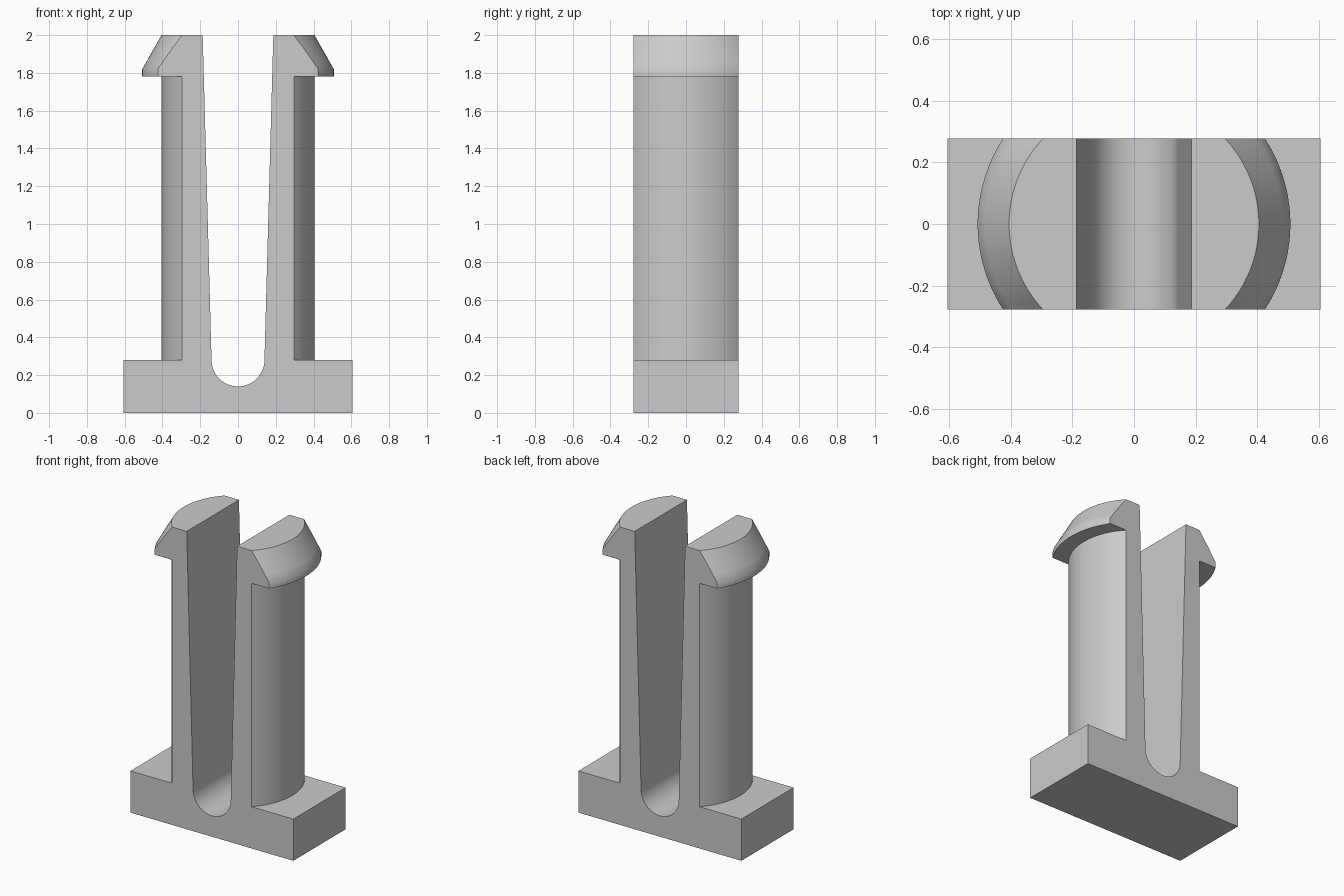
import bpy
import bmesh
import math

cube = bpy.data.objects.get("Cube")
if cube:
    bpy.data.objects.remove(cube, do_unlink=True)

HALF_DEPTH = 0.277
BASE_HALF, BASE_TOP = 0.605, 0.28
STEM_R, HEAD_R = 0.405, 0.507
HEAD_BOTTOM, HEAD_RIM, TOP = 1.78, 1.82, 2.0
SLOT_R, SLOT_TOP = 0.14, 0.187
ROWS, ARC, CONE = 32, 12, 4


def chord(radius, y):
    """Half width of a circle cut at depth y."""
    return math.sqrt(radius ** 2 - y ** 2)


def section(y):
    """Closed x-z outline of the clip at depth y."""
    half = []
    # Rounded slot floor, then the flaring slot wall
    for i in range(1, ARC + 1):
        a = math.pi / 2 * i / ARC
        half.append((SLOT_R * math.sin(a), BASE_TOP - SLOT_R * math.cos(a)))
    half.append((SLOT_TOP, TOP))
    # Conical barb
    for i in range(CONE + 1):
        t = i / CONE
        radius = STEM_R + (HEAD_R - STEM_R) * t
        half.append((chord(radius, y), TOP + (HEAD_RIM - TOP) * t))
    half.append((chord(HEAD_R, y), HEAD_BOTTOM))
    # Round stem and rectangular base
    stem = chord(STEM_R, y)
    half += [(stem, HEAD_BOTTOM), (stem, BASE_TOP),
             (BASE_HALF, BASE_TOP), (BASE_HALF, 0)]
    left = [(-x, z) for x, z in reversed(half)]
    return [(0, BASE_TOP - SLOT_R)] + half + left


# Loft the outline through the depth
bm = bmesh.new()
rows = []
for j in range(ROWS + 1):
    y = HALF_DEPTH * (2 * j / ROWS - 1)
    rows.append([bm.verts.new((x, y, z)) for x, z in section(y)])
count = len(rows[0])
for a, b in zip(rows, rows[1:]):
    for i in range(count):
        k = (i + 1) % count
        bm.faces.new((a[i], a[k], b[k], b[i]))
bm.faces.new(rows[0])
bm.faces.new(rows[-1])
bmesh.ops.recalc_face_normals(bm, faces=bm.faces)

mesh = bpy.data.meshes.new("snap_clip")
bm.to_mesh(mesh)
bm.free()
clip = bpy.data.objects.new("snap_clip", mesh)
bpy.context.collection.objects.link(clip)

# Plain grey plastic
grey = bpy.data.materials.new("light_grey")
grey.use_nodes = True
colour = (0.6, 0.6, 0.6, 1)
grey.diffuse_color = colour
grey.node_tree.nodes["Principled BSDF"].inputs["Base Color"].default_value = colour
mesh.materials.append(grey)

bpy.ops.object.select_all(action="DESELECT")
clip.select_set(True)
bpy.context.view_layer.objects.active = clip
bpy.ops.object.shade_smooth_by_angle(angle=math.radians(35))
